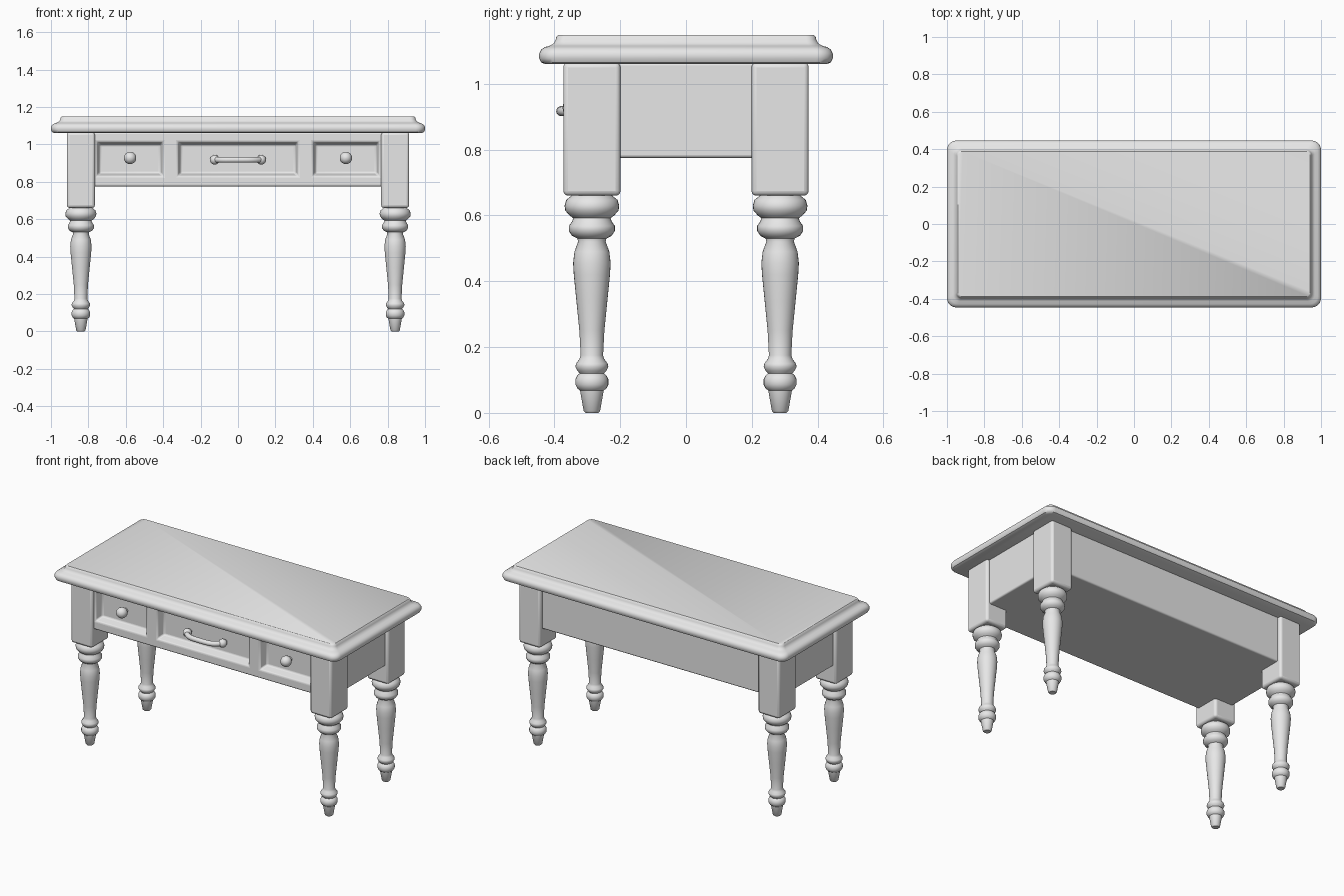
import bpy, bmesh, math
from mathutils import Matrix

if "Cube" in bpy.data.objects:
    bpy.data.objects.remove(bpy.data.objects["Cube"])

grey = bpy.data.materials.new("plain grey")
grey.diffuse_color = (0.8, 0.8, 0.8, 1)
grey.use_nodes = True
grey.node_tree.nodes["Principled BSDF"].inputs["Base Color"].default_value = grey.diffuse_color


def finish(name, bm, bevel=0, segments=3, angle=40):
    """Turn a bmesh into a smooth-shaded object, optionally with soft edges."""
    bmesh.ops.recalc_face_normals(bm, faces=bm.faces)
    me = bpy.data.meshes.new(name)
    bm.to_mesh(me)
    bm.free()
    me.materials.append(grey)
    ob = bpy.data.objects.new(name, me)
    bpy.context.collection.objects.link(ob)
    if bevel:
        mod = ob.modifiers.new("soft edges", 'BEVEL')
        mod.width, mod.segments = bevel, segments
        mod.limit_method = 'ANGLE'
    bpy.ops.object.select_all(action='DESELECT')
    ob.select_set(True)
    bpy.context.view_layer.objects.active = ob
    bpy.ops.object.shade_smooth_by_angle(angle=math.radians(angle))
    return ob


def loft(bm, rings):
    """Bridge closed rings of points and cap both ends."""
    vs = [[bm.verts.new(p) for p in ring] for ring in rings]
    for a, b in zip(vs, vs[1:]):
        n = len(a)
        for i in range(n):
            j = (i + 1) % n
            bm.faces.new((a[i], a[j], b[j], b[i]))
    bm.faces.new(vs[0])
    bm.faces.new(vs[-1])


def lathe(name, profile, matrix, n=32):
    bm = bmesh.new()
    loft(bm, [[(r * math.cos(i * math.tau / n), r * math.sin(i * math.tau / n), z)
               for i in range(n)] for r, z in profile])
    bm.transform(matrix)
    return finish(name, bm)


def rounded_rect(hx, hy, r, z, n=6):
    pts = []
    for k, (sx, sy) in enumerate(((1, 1), (-1, 1), (-1, -1), (1, -1))):
        for i in range(n + 1):
            a = math.pi / 2 * (k + i / n)
            pts.append((sx * (hx - r) + r * math.cos(a),
                        sy * (hy - r) + r * math.sin(a), z))
    return pts


# Tabletop: rounded slab with a cove rising to a smaller raised panel
top_profile = [(0.018, 1.06), (0.006, 1.065), (0.0, 1.077), (0.0, 1.092), (0.006, 1.104),
               (0.018, 1.112), (0.033, 1.116), (0.044, 1.123), (0.050, 1.134),
               (0.052, 1.143), (0.058, 1.149)]
bm = bmesh.new()
loft(bm, [rounded_rect(1 - i, 0.446 - i, 0.05 - 0.4 * i, z) for i, z in top_profile])
finish("tabletop", bm)

# Apron: one box whose front carries three recessed drawers
xs = [-0.895, -0.755, -0.40, -0.322, 0.322, 0.40, 0.755, 0.895]
zs = [0.775, 0.83, 1.013, 1.065]
FRONT, BACK = -0.352, 0.347
bm = bmesh.new()
grid = [[bm.verts.new((x, FRONT, z)) for x in xs] for z in zs]
drawers = []
for j in range(len(zs) - 1):
    for i in range(len(xs) - 1):
        f = bm.faces.new((grid[j][i], grid[j][i + 1], grid[j + 1][i + 1], grid[j + 1][i]))
        if j == 1 and i in (1, 3, 5):
            drawers.append(f)
rim = [e for e in bm.edges if e.is_boundary]
back = bmesh.ops.extrude_edge_only(bm, edges=rim)["geom"]
bmesh.ops.translate(bm, vec=(0, BACK - FRONT, 0),
                    verts=[g for g in back if isinstance(g, bmesh.types.BMVert)])
bmesh.ops.holes_fill(bm, edges=[e for e in bm.edges if e.is_boundary], sides=0)
bmesh.ops.recalc_face_normals(bm, faces=bm.faces)
bmesh.ops.inset_individual(bm, faces=drawers, thickness=0.022, depth=-0.05)
finish("apron_with_drawers", bm, bevel=0.009)

# Legs: square corner block above a turned post
leg_profile = [(0.019, 0.0), (0.025, 0.006), (0.036, 0.068), (0.044, 0.074), (0.050, 0.086),
               (0.050, 0.102), (0.044, 0.114), (0.037, 0.120), (0.044, 0.128), (0.050, 0.140),
               (0.048, 0.150), (0.038, 0.163), (0.034, 0.175), (0.038, 0.25), (0.047, 0.34),
               (0.055, 0.42), (0.057, 0.455), (0.053, 0.49), (0.042, 0.52), (0.044, 0.530),
               (0.060, 0.538), (0.070, 0.553), (0.070, 0.568), (0.060, 0.582), (0.057, 0.592),
               (0.068, 0.600), (0.081, 0.615), (0.083, 0.630), (0.078, 0.647), (0.062, 0.660),
               (0.060, 0.672)]
for sx, side in ((-1, "left"), (1, "right")):
    for sy, end in ((-1, "front"), (1, "back")):
        cx, cy = sx * 0.84, sy * 0.286
        lathe(f"{end}_{side}_turned_leg", leg_profile, Matrix.Translation((cx, cy, 0)))
        bm = bmesh.new()
        bmesh.ops.create_cube(bm, size=1, matrix=Matrix.Translation((cx, cy, 0.8625))
                              @ Matrix.Diagonal((0.15, 0.174, 0.405, 1)))
        finish(f"{end}_{side}_leg_block", bm, bevel=0.015)

# Knobs and handle mounts: turned shapes pointing out of the drawer faces
def turned_ball(name, x, z, r, y):
    base = 0.31 + y              # distance from the drawer face to the ball centre
    prof = [(r * 0.45, -0.005), (r * 0.45, base - r * 0.85)]
    prof += [(r * math.sin(a), base - r * math.cos(a))
             for a in [math.radians(32 + 145 * k / 10) for k in range(11)]]
    lathe(name, prof, Matrix.Translation((x, -0.31 + 0.01, z))
          @ Matrix.Rotation(math.pi / 2, 4, 'X'), 20)


for sx, side in ((-1, "left"), (1, "right")):
    turned_ball(f"{side}_knob", sx * 0.577, 0.927, 0.033, -0.268)
    turned_ball(f"{side}_handle_mount", sx * 0.124, 0.917, 0.026, -0.278)

# Handle: bar bowing forward between the two mounts
bm = bmesh.new()
rings = []
for k in range(17):
    t = -1 + 2 * k / 16
    x, y = 0.124 * t, -0.335 - 0.044 * (1 - t ** 4)
    slope = 0.044 * 4 * t ** 3 / 0.124
    ln = math.hypot(1, slope)
    nx, ny = -slope / ln, 1 / ln
    r = 0.0155
    rings.append([(x + nx * r * math.cos(a), y + ny * r * math.cos(a), 0.917 + r * math.sin(a))
                  for a in [i * math.tau / 14 for i in range(14)]])
loft(bm, rings)
finish("drawer_handle", bm)
